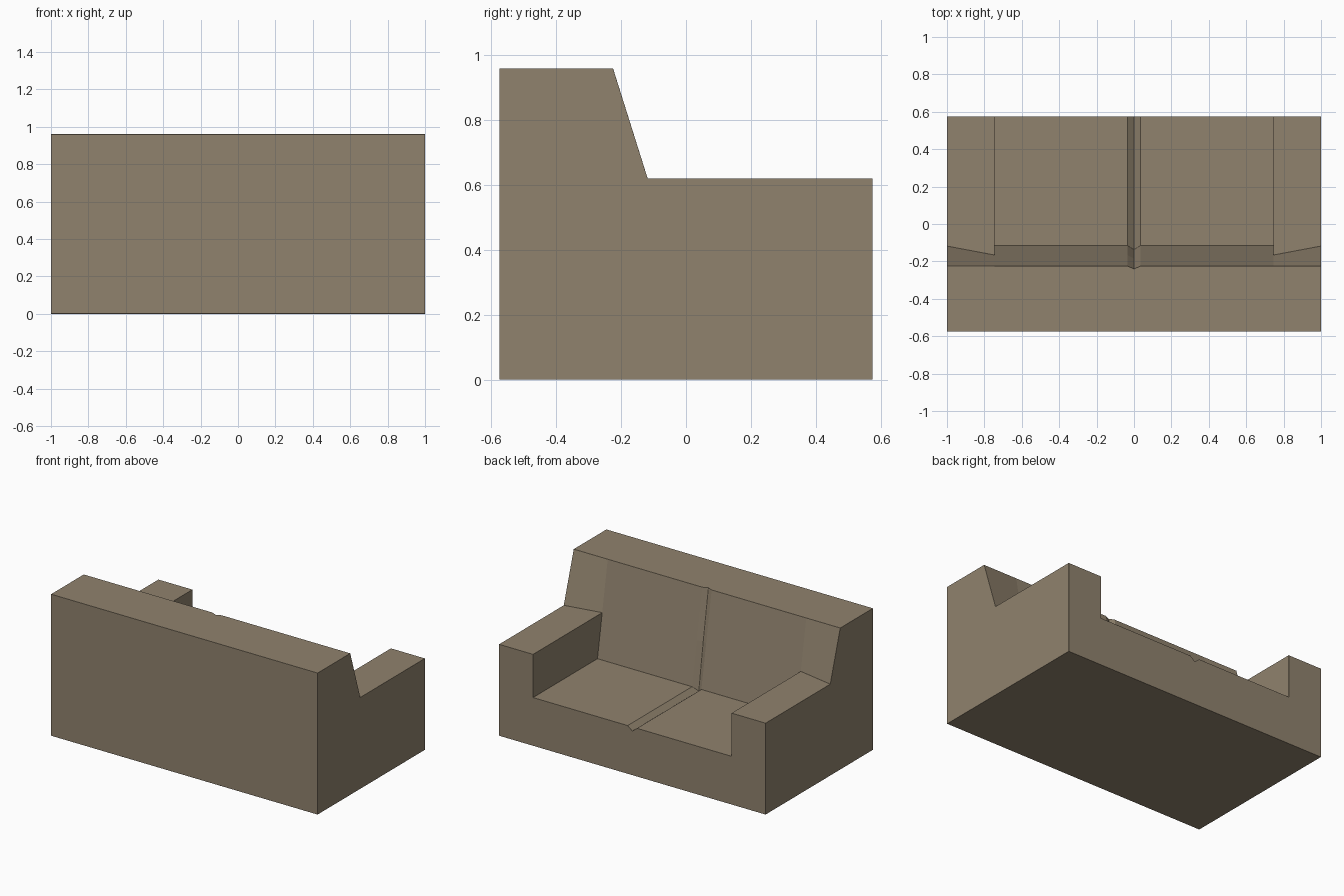
import bpy, bmesh, math

if "Cube" in bpy.data.objects:
    bpy.data.objects.remove(bpy.data.objects["Cube"])

ARM_Z, TOP_Z, BACK_Y, FRONT_Y, SEAT_Z = 0.62, 0.96, -0.575, 0.575, 0.327


def section(x, top_y, mid_y, low_y, low_z):
    """Side profile of the sofa at one x position."""
    return [(x, y, z) for y, z in (
        (BACK_Y, 0), (BACK_Y, TOP_Z), (top_y, TOP_Z), (mid_y, ARM_Z),
        (low_y, low_z), (FRONT_Y, low_z), (FRONT_Y, min(low_z, SEAT_Z)), (FRONT_Y, 0))]


# Right half from outer arm to centre groove: x, top, mid, low y and low z
half = [
    (1.0, -0.225, -0.118, -0.118, ARM_Z),
    (0.745, -0.225, -0.166, -0.166, ARM_Z),
    (0.745, -0.225, -0.166, -0.115, SEAT_Z),
    (0.035, -0.225, -0.166, -0.115, SEAT_Z),
]
stations = half + [(0, -0.24, -0.185, -0.137, SEAT_Z - 0.028)]
stations += [(-h[0],) + h[1:] for h in reversed(half)]

# Loft the profiles across the width
bm = bmesh.new()
rings = [[bm.verts.new(p) for p in section(*s)] for s in stations]
for a, b in zip(rings, rings[1:]):
    for i in range(len(a)):
        j = (i + 1) % len(a)
        bm.faces.new((a[i], a[j], b[j], b[i]))
bm.faces.new(rings[0])
bm.faces.new(rings[-1])
bmesh.ops.remove_doubles(bm, verts=bm.verts, dist=1e-4)
bmesh.ops.dissolve_limit(bm, angle_limit=math.radians(1), verts=bm.verts, edges=bm.edges)
bmesh.ops.recalc_face_normals(bm, faces=bm.faces)

mesh = bpy.data.meshes.new("sofa")
bm.to_mesh(mesh)
bm.free()
sofa = bpy.data.objects.new("sofa", mesh)
bpy.context.collection.objects.link(sofa)

# Chamfered edges
bevel = sofa.modifiers.new("chamfer", "BEVEL")
bevel.width = 0.016
bevel.segments = 1
bevel.limit_method = "ANGLE"
bevel.angle_limit = math.radians(50)

# Brown upholstery
mat = bpy.data.materials.new("upholstery")
mat.diffuse_color = (0.28, 0.225, 0.155, 1)
mat.use_nodes = True
mat.node_tree.nodes["Principled BSDF"].inputs["Base Color"].default_value = mat.diffuse_color
mesh.materials.append(mat)
